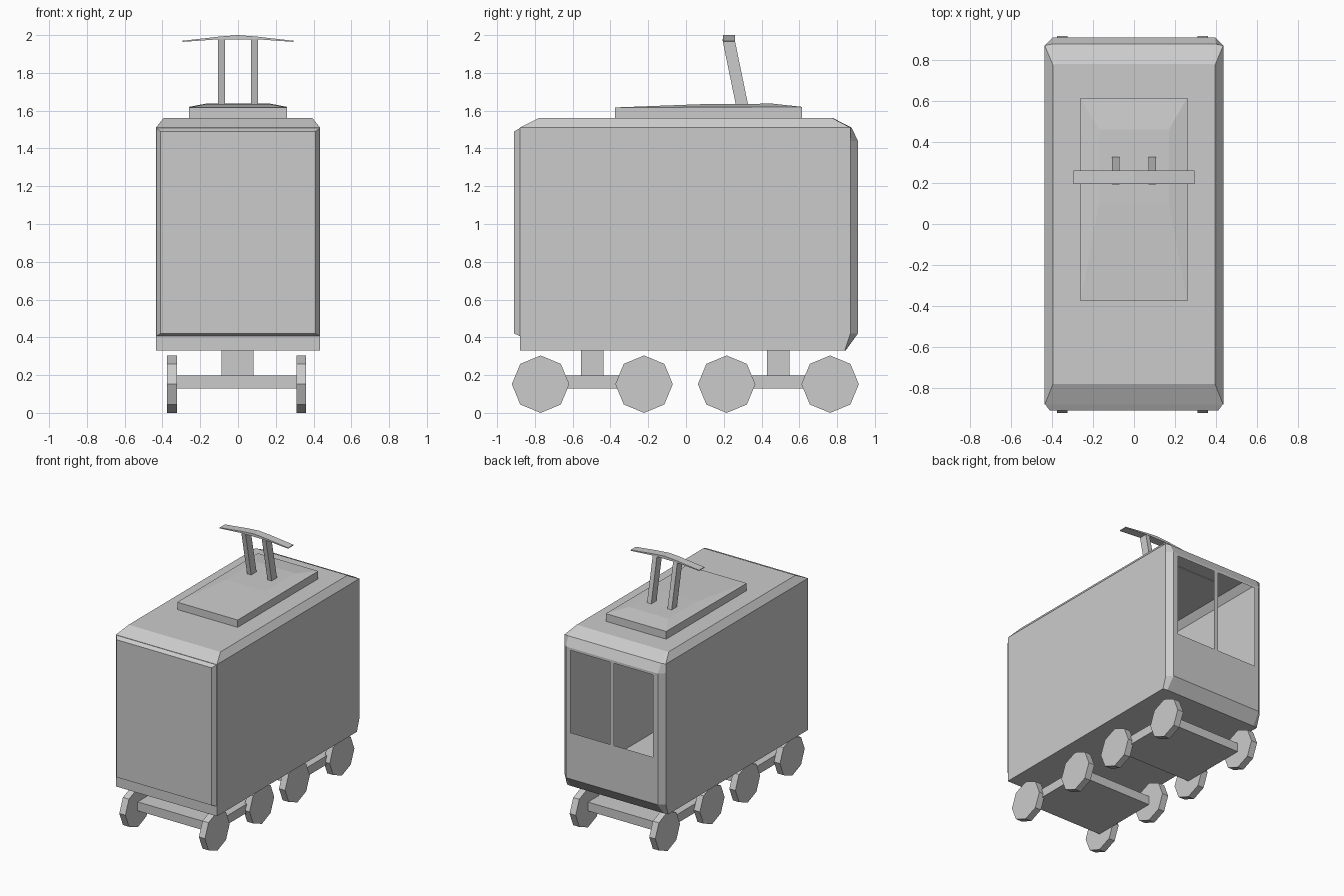
import bpy, bmesh, math

if "Cube" in bpy.data.objects:
    bpy.data.objects.remove(bpy.data.objects["Cube"])


def finish(name, bm, recalc=True):
    if recalc:
        bmesh.ops.recalc_face_normals(bm, faces=bm.faces)
    me = bpy.data.meshes.new(name)
    bm.to_mesh(me)
    bm.free()
    ob = bpy.data.objects.new(name, me)
    bpy.context.collection.objects.link(ob)
    return ob


def loft(name, rings):
    """Closed solid through rings that have equal point counts."""
    bm = bmesh.new()
    vs = [[bm.verts.new(p) for p in r] for r in rings]
    n = len(vs[0])
    for a, b in zip(vs, vs[1:]):
        for i in range(n):
            j = (i + 1) % n
            bm.faces.new((a[i], a[j], b[j], b[i]))
    bm.faces.new(vs[0])
    bm.faces.new(vs[-1])
    return finish(name, bm)


def box(name, x0, x1, y0, y1, z0, z1):
    return loft(name, [[(x0, y0, z), (x1, y0, z), (x1, y1, z), (x0, y1, z)] for z in (z0, z1)])


# Hollow car body: stacked rings with chamfered back corners, windows left open
W = 0.435
rings = [  # z, half width, front y, side back y, back half width, back y
    (0.33, W, -0.88, 0.84, 0.40, 0.845),
    (0.42, W, -0.88, 0.87, 0.395, 0.91),
    (1.44, W, -0.88, 0.87, 0.395, 0.91),
    (1.51, W, -0.88, 0.87, 0.40, 0.877),
    (1.56, 0.395, -0.78, 0.775, 0.38, 0.78),
]
bm = bmesh.new()
vs = [[bm.verts.new(p) for p in ((-w, yf, z), (w, yf, z), (w, ys, z), (wb, yb, z), (-wb, yb, z), (-w, ys, z))]
      for z, w, yf, ys, wb, yb in rings]
for k, (a, b) in enumerate(zip(vs, vs[1:])):
    for i in range(6):
        if k == 1 and i == 3:
            continue  # window wall is built below
        j = (i + 1) % 6
        bm.faces.new((a[i], a[j], b[j], b[i]))
bm.faces.new(vs[0][::-1])
bm.faces.new(vs[-1])
xs = (-0.395, -0.355, -0.018, 0.018, 0.355, 0.395)
zs = (0.42, 0.78, 1.42, 1.44)
grid = [[bm.verts.new((x, 0.91, z)) for x in xs] for z in zs]
for r in range(3):
    for c in range(5):
        if not (r == 1 and c in (1, 3)):
            bm.faces.new((grid[r][c + 1], grid[r][c], grid[r + 1][c], grid[r + 1][c + 1]))
bmesh.ops.remove_doubles(bm, verts=bm.verts, dist=0.0005)
finish("car_body", bm, recalc=False)

# Raised front panel with bevelled rim
loft("front_panel", [[(-w, y, z0), (w, y, z0), (w, y, z1), (-w, y, z1)]
                     for w, y, z0, z1 in ((W, -0.875, 0.405, 1.51), (0.41, -0.91, 0.42, 1.49))])

# Roof plinth with a slightly domed lid
loft("roof_plinth", [[(-w, y0, za), (w, y0, za), (w, y1, zb), (-w, y1, zb)]
                     for w, y0, y1, za, zb in ((0.26, -0.375, 0.615, 1.555, 1.555),
                                               (0.26, -0.375, 0.615, 1.617, 1.62),
                                               (0.17, 0.10, 0.46, 1.635, 1.637))])

# Current collector: two leaning arms and a bowed bar
for side, x in (("left", -0.088), ("right", 0.088)):
    loft(f"collector_arm_{side}", [[(x - 0.018, y, z), (x + 0.018, y, z), (x + 0.018, y + 0.065, z), (x - 0.018, y + 0.065, z)]
                                   for y, z in ((0.265, 1.625), (0.192, 1.98))])
bar = ((-0.295, 1.964), (-0.1, 1.978), (0.1, 1.978), (0.295, 1.964), (0.295, 1.97), (0.09, 1.993), (0, 2.0), (-0.09, 1.993), (-0.295, 1.97))
loft("collector_bar", [[(x, y, z) for x, z in bar] for y in (0.195, 0.26)])

# Two bogies: plate, pivot post and four octagonal wheels each
for name, ya, yb in (("front", -0.77, -0.222), ("rear", 0.215, 0.763)):
    mid = (ya + yb) / 2
    box(f"{name}_bogie_plate", -0.325, 0.325, ya, yb, 0.128, 0.197)
    box(f"{name}_pivot", -0.088, 0.083, mid - 0.06, mid + 0.06, 0.19, 0.335)
    for k, y in enumerate((ya, yb)):
        for side, x in (("left", -0.35), ("right", 0.335)):
            loft(f"{name}_wheel_{side}_{k + 1}",
                 [[(x + dx, y + 0.152 * math.cos(t * math.pi / 4), 0.152 + 0.152 * math.sin(t * math.pi / 4))
                   for t in range(8)] for dx in (-0.026, 0.026)])
